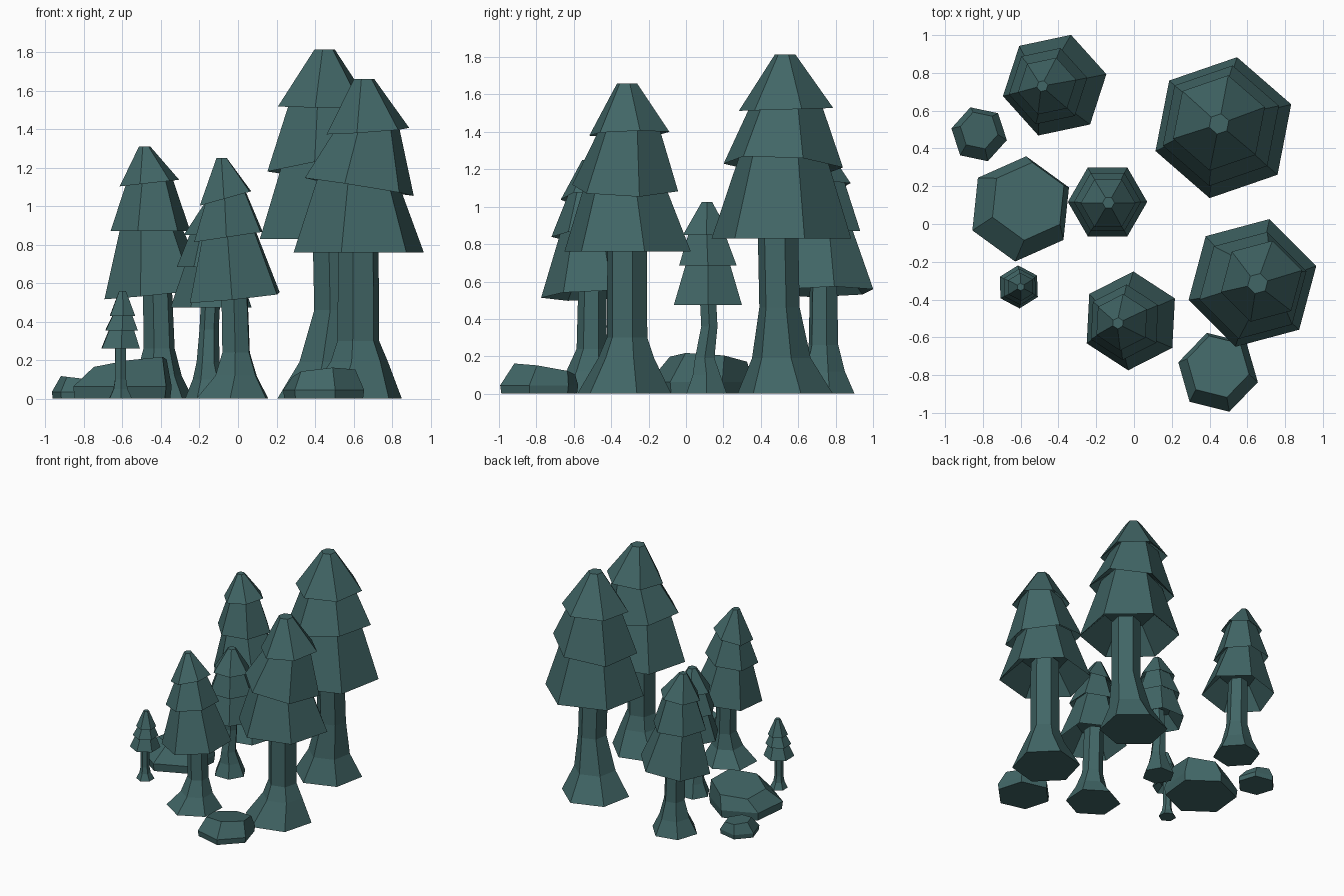
import bpy, bmesh
from math import cos, sin, radians

if "Cube" in bpy.data.objects:
    bpy.data.objects.remove(bpy.data.objects["Cube"], do_unlink=True)

# Single flat colour
teal = bpy.data.materials.new("dark_teal")
teal.use_nodes = True
COLOUR = (0.053, 0.133, 0.133, 1)
teal.diffuse_color = COLOUR
teal.node_tree.nodes["Principled BSDF"].inputs["Base Color"].default_value = COLOUR


def ring(bm, x, y, z, r, turn, tilt=(0, 0), sides=6):
    """A polygon of vertices, optionally lying on a sloping plane."""
    verts = []
    for i in range(sides):
        a = radians(turn + i * 360 / sides)
        dx, dy = r * cos(a), r * sin(a)
        verts.append(bm.verts.new((x + dx, y + dy, z + dx * tilt[0] + dy * tilt[1])))
    return verts


def loft(bm, rings):
    """Skin a stack of rings and cap both ends."""
    for low, high in zip(rings, rings[1:]):
        n = len(low)
        for i in range(n):
            j = (i + 1) % n
            bm.faces.new((low[i], low[j], high[j], high[i]))
    bm.faces.new(rings[0][::-1])
    bm.faces.new(rings[-1])


def finish(bm, name):
    bmesh.ops.recalc_face_normals(bm, faces=bm.faces)
    mesh = bpy.data.meshes.new(name)
    bm.to_mesh(mesh)
    bm.free()
    mesh.materials.append(teal)
    bpy.context.collection.objects.link(bpy.data.objects.new(name, mesh))


def tree(name, turn, trunk, tiers, tip):
    """trunk: (x, y, z, r) rings; tiers: (x, y, z, r, tilt) rims; tip: (x, y, z, r)."""
    bm = bmesh.new()
    loft(bm, [ring(bm, *t, turn) for t in trunk])
    finish(bm, name + "_trunk")

    bm = bmesh.new()
    for i, (x, y, z, r, tilt) in enumerate(tiers):
        if i + 1 < len(tiers):
            nx, ny, nz, nr, ntilt = tiers[i + 1]
            top = (nx, ny, nz + 0.15 * (nz - z), nr * 0.72)
        else:
            top, ntilt = tip, (0, 0)
        # hollow underside, flared rim, then the slope up into the next tier
        hollow = ring(bm, x, y, z + 0.4 * (top[2] - z), r * 0.5, turn, tilt)
        loft(bm, [hollow, ring(bm, x, y, z, r, turn, tilt), ring(bm, *top, turn, ntilt)])
    finish(bm, name + "_foliage")


def rock(name, x, y, r, turn, height, lean, tilt, top_scale):
    bm = bmesh.new()
    loft(bm, [ring(bm, x, y, 0, r * 0.97, turn),
              ring(bm, x, y, height * 0.3, r, turn),
              ring(bm, x + lean[0], y + lean[1], height * 0.88, r * top_scale, turn, tilt)])
    finish(bm, name)


FLAT = (0, 0)

# Two large trees on the left side
tree("tall_tree", 79,
     [(.45, .53, 0, .26), (.47, .51, .19, .16), (.5, .5, .46, .11), (.49, .49, .95, .11)],
     [(.473, .51, .83, .38, FLAT), (.46, .52, 1.22, .325, (.15, -.06)),
      (.45, .535, 1.52, .257, (0, .03))],
     (.45, .53, 1.815, .055))
tree("broad_tree", 75,
     [(.6, -.33, 0, .26), (.63, -.32, .19, .155), (.625, -.315, .3, .112), (.625, -.315, .9, .108)],
     [(.627, -.312, .76, .35, FLAT), (.63, -.325, 1.1, .293, (-.16, -.02)),
      (.675, -.303, 1.39, .222, (.07, .03))],
     (.655, -.315, 1.66, .055))

# Medium trees
tree("back_tree", 72,
     [(-.41, .73, 0, .18), (-.41, .735, .12, .12), (-.41, .735, .26, .083), (-.42, .735, .65, .075)],
     [(-.42, .735, .545, .28, (.1, .02)), (-.455, .73, .87, .212, FLAT),
      (-.46, .73, 1.12, .158, (.11, 0))],
     (-.485, .73, 1.31, .03))
tree("front_tree", 87,
     [(-.03, -.52, 0, .21), (-.01, -.52, .12, .12), (-.01, -.505, .24, .08), (-.02, -.5, .62, .075)],
     [(-.017, -.513, .525, .262, (.1, .04)), (-.05, -.52, .84, .2, (.15, 0)),
      (-.065, -.52, 1.04, .15, (.28, 0))],
     (-.085, -.525, 1.25, .03))

# Small trees
tree("middle_tree", 0,
     [(-.15, .11, 0, .125), (-.15, .11, .1, .085), (-.155, .1, .19, .06),
      (-.15, .125, .36, .05), (-.14, .115, .56, .05)],
     [(-.14, .117, .475, .21, FLAT), (-.14, .117, .685, .178, FLAT),
      (-.137, .11, .85, .145, FLAT)],
     (-.135, .112, 1.025, .032))
tree("sapling", 92,
     [(-.61, -.33, 0, .068), (-.61, -.333, .05, .042), (-.61, -.333, .1, .033), (-.61, -.333, .3, .032)],
     [(-.61, -.333, .26, .114, FLAT), (-.605, -.333, .355, .096, FLAT),
      (-.6, -.333, .43, .075, FLAT)],
     (-.6, -.333, .56, .02))

# Rocks
rock("large_rock", -.6, .08, .28, 84, .21, (.04, .04), (.14, -.08), .74)
rock("small_rock", -.82, .475, .15, 108, .12, (.0, .02), (-.12, 0), .68)
rock("front_rock", .445, -.785, .217, 106, .15, (0, .03), (.08, -.16), .78)
